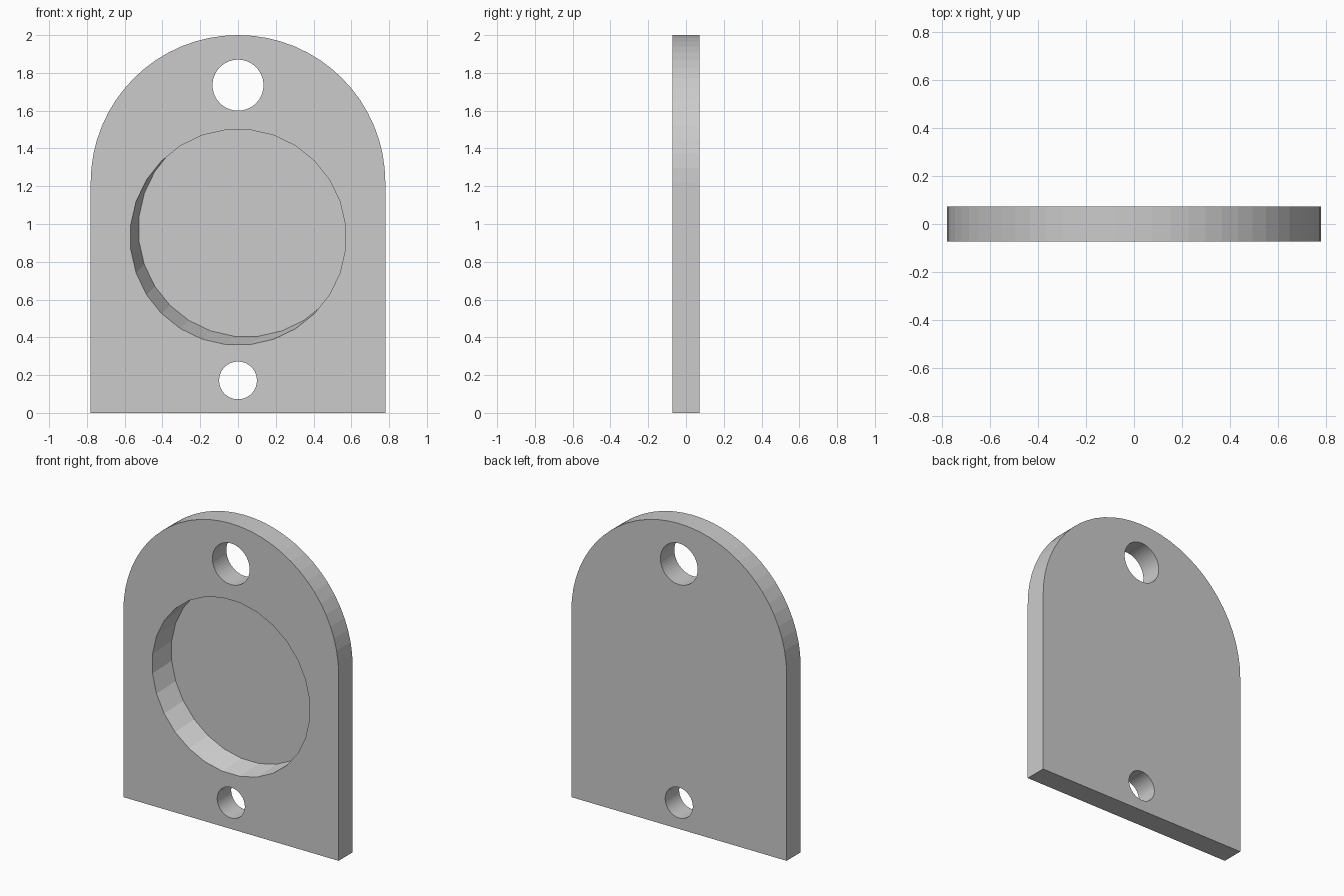
import bpy, bmesh
from math import pi, sin, cos

if "Cube" in bpy.data.objects:
    bpy.data.objects.remove(bpy.data.objects["Cube"])

HALF_W, ARCH_Z, HALF_T = 0.78, 1.22, 0.0725


def prism(name, front, back, y0, y1):
    """Solid between two matching (x, z) outlines."""
    bm = bmesh.new()
    a = [bm.verts.new((x, y0, z)) for x, z in front]
    b = [bm.verts.new((x, y1, z)) for x, z in back]
    n = len(a)
    bm.faces.new(a)
    bm.faces.new(b[::-1])
    for i in range(n):
        j = (i + 1) % n
        bm.faces.new((a[i], b[i], b[j], a[j]))
    bmesh.ops.recalc_face_normals(bm, faces=bm.faces)
    mesh = bpy.data.meshes.new(name)
    bm.to_mesh(mesh)
    bm.free()
    obj = bpy.data.objects.new(name, mesh)
    bpy.context.collection.objects.link(obj)
    return obj


def circle(x, z, r, n):
    return [(x + r * cos(2 * pi * (i + 0.5) / n),
             z + r * sin(2 * pi * (i + 0.5) / n)) for i in range(n)]


# Arched plate
outline = [(-HALF_W, 0), (HALF_W, 0)]
outline += [(HALF_W * cos(pi * i / 32), ARCH_Z + HALF_W * sin(pi * i / 32))
            for i in range(33)]
plate = prism("arched_plate", outline, outline, -HALF_T, HALF_T)


# Slanted round pocket, leaning right and up as it goes deeper
depth, lean = 0.135, 0.044
start, floor = -HALF_T - depth, -HALF_T + depth
pocket = prism("pocket_cutter", circle(-lean, 0.93 - lean, 0.572, 28),
               circle(lean, 0.93 + lean, 0.572, 28), start, floor)

# Mounting holes
cutters = [pocket]
for name, z, r in (("upper_hole_cutter", 1.735, 0.135),
                   ("lower_hole_cutter", 0.172, 0.1)):
    ring = circle(0, z, r, 48)
    cutters.append(prism(name, ring, ring, -0.3, 0.3))

# Cut the plate
bpy.context.view_layer.objects.active = plate
for cutter in cutters:
    cutter.hide_render = True
    mod = plate.modifiers.new(cutter.name, 'BOOLEAN')
    mod.operation = 'DIFFERENCE'
    mod.solver = 'EXACT'
    mod.object = cutter
    bpy.ops.object.modifier_apply(modifier=mod.name)
    bpy.data.objects.remove(cutter)
